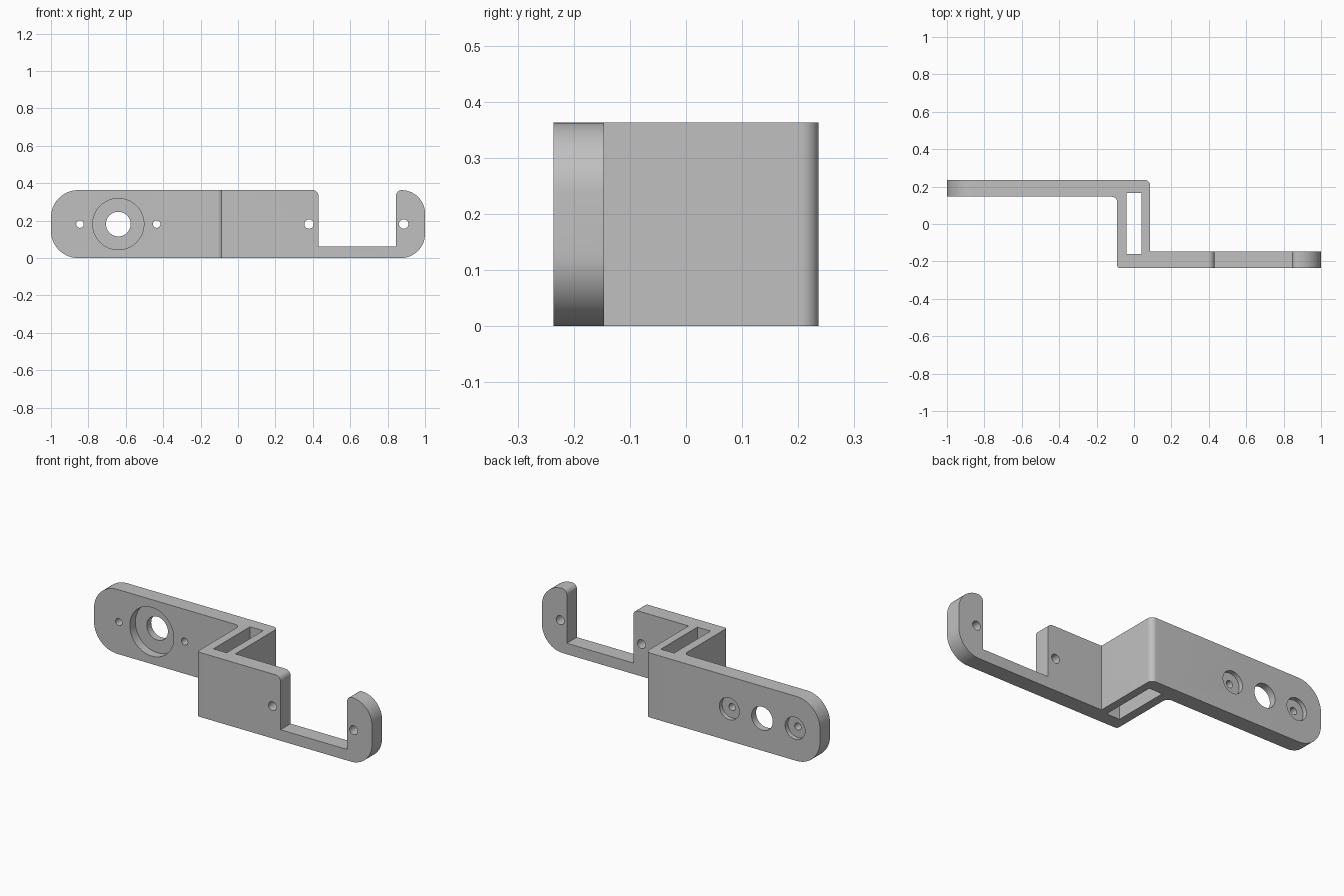
import bpy, bmesh, math
from mathutils import Vector, Matrix

cube = bpy.data.objects.get("Cube")
if cube:
    bpy.data.objects.remove(cube, do_unlink=True)

HEIGHT = 0.363
MID = HEIGHT / 2
FRONT, BACK, THICK = -0.236, 0.236, 0.09

grey = bpy.data.materials.new("Plain grey")
grey.use_nodes = True
grey.diffuse_color = (0.53, 0.53, 0.53, 1)
grey.node_tree.nodes["Principled BSDF"].inputs["Base Color"].default_value = grey.diffuse_color


def rounded(corners, steps=14):
    """Outline from (u, v, radius) corners, with each corner filleted."""
    out = []
    for i, (u, v, r) in enumerate(corners):
        p = Vector((u, v))
        if r == 0:
            out.append(p)
            continue
        a = (Vector(corners[i - 1][:2]) - p).normalized()
        b = (Vector(corners[(i + 1) % len(corners)][:2]) - p).normalized()
        centre = p + (a + b) * r          # every corner is a right angle
        for k in range(steps + 1):
            t = math.pi / 2 * k / steps
            out.append(centre - b * r * math.cos(t) - a * r * math.sin(t))
    return out


def prism(name, outline, low, high, axis):
    """Extrude an outline along z (plan) or along y (elevation)."""
    bm = bmesh.new()
    place = (lambda p: (p.x, p.y, low)) if axis == "z" else (lambda p: (p.x, low, p.y))
    face = bm.faces.new([bm.verts.new(place(p)) for p in outline])
    moved = bmesh.ops.extrude_face_region(bm, geom=[face])["geom"]
    step = Vector((0, 0, high - low)) if axis == "z" else Vector((0, high - low, 0))
    bmesh.ops.translate(bm, vec=step, verts=[g for g in moved if isinstance(g, bmesh.types.BMVert)])
    bmesh.ops.recalc_face_normals(bm, faces=bm.faces)
    mesh = bpy.data.meshes.new(name)
    bm.to_mesh(mesh)
    bm.free()
    mesh.materials.append(grey)
    obj = bpy.data.objects.new(name, mesh)
    bpy.context.collection.objects.link(obj)
    return obj


def drill(name, x, radius, low, high):
    circle = [Vector((x, MID)) + Matrix.Rotation(math.tau * k / 48, 2) @ Vector((radius, 0))
              for k in range(48)]
    return prism(name, circle, low, high, "y")


# Stepped bracket in plan: rear arm, crossing block, front arm
bracket = prism("stepped_bracket", rounded([
    (-1, BACK, 0), (-1, BACK - THICK, 0), (-0.09, BACK - THICK, 0.03),
    (-0.09, FRONT, 0.015), (1, FRONT, 0), (1, FRONT + THICK, 0),
    (0.086, FRONT + THICK, 0), (0.086, BACK, 0.03)]), 0, HEIGHT, "z")

# Front elevation: rounded ends and the open notch that leaves a hook
elevation = prism("elevation_cutter", rounded([
    (-1, 0, 0.145), (1, 0, 0.13), (1, HEIGHT, 0.125), (0.845, HEIGHT, 0.03),
    (0.845, 0.062, 0), (0.43, 0.062, 0), (0.43, HEIGHT, 0.03),
    (-1, HEIGHT, 0.145)]), -0.5, 0.5, "y")
cuts = [(elevation, "INTERSECT")]

# Slot through the block
slot = [Vector(p) for p in ((-0.041, -0.16), (0.041, -0.16), (0.041, 0.165), (-0.041, 0.165))]
cuts.append((prism("slot_cutter", slot, -0.1, 0.5, "z"), "DIFFERENCE"))

# Rear arm: large hole with front recess, two screw holes with back recesses
holes = [("pivot_hole", -0.64, 0.066, 0, 0.4),
         ("pivot_recess", -0.64, 0.137, 0, BACK - THICK + 0.05)]
for side, x in (("outer", -0.845), ("inner", -0.435)):
    holes.append((side + "_screw_hole", x, 0.02, 0, 0.4))
    holes.append((side + "_screw_recess", x, 0.062, BACK - 0.025, 0.4))
# Front arm: one hole each side of the notch
for side, x in (("block", 0.38), ("hook", 0.886)):
    holes.append((side + "_hole", x, 0.025, -0.4, 0))
cuts += [(drill(*h), "DIFFERENCE") for h in holes]

for cutter, operation in cuts:
    mod = bracket.modifiers.new(cutter.name, "BOOLEAN")
    mod.operation, mod.object, mod.solver = operation, cutter, "EXACT"
    cutter.hide_render = True
    cutter.display_type = "WIRE"

# Apply the cuts, drop the cutters and smooth the rounds
bpy.ops.object.select_all(action="DESELECT")
bracket.select_set(True)
bpy.context.view_layer.objects.active = bracket
for mod in list(bracket.modifiers):
    bpy.ops.object.modifier_apply(modifier=mod.name)
for cutter, _ in cuts:
    bpy.data.objects.remove(cutter, do_unlink=True)
bpy.ops.object.shade_smooth_by_angle(angle=math.radians(30))
